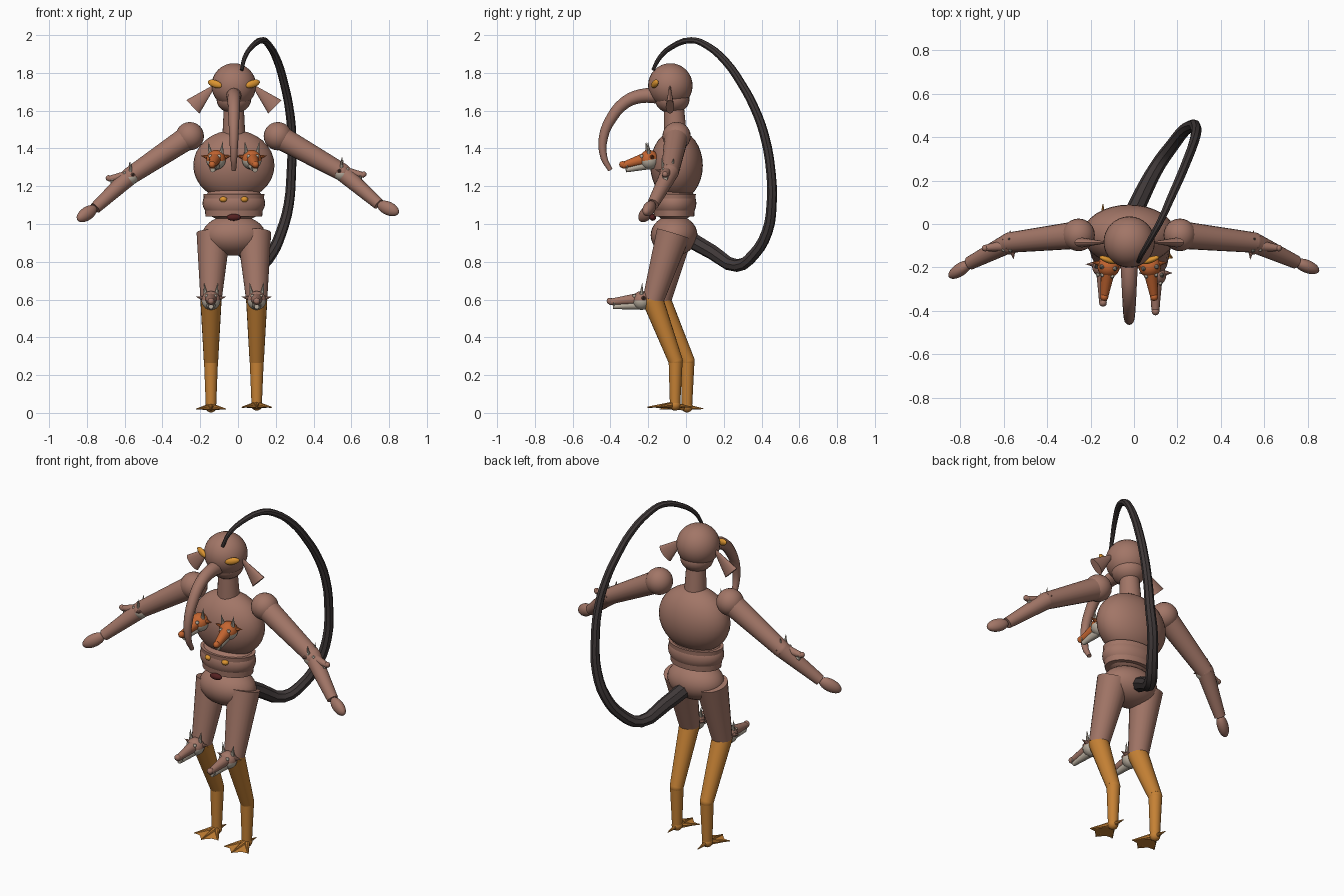
import bpy, bmesh
from math import pi
from mathutils import Vector, Matrix

cube = bpy.data.objects.get("Cube")
if cube:
    bpy.data.objects.remove(cube)

AXIS = -0.022  # body mid-plane
made = []


def material(name, r, g, b):
    m = bpy.data.materials.new(name)
    m.use_nodes = True
    m.diffuse_color = (r, g, b, 1)
    bsdf = next(n for n in m.node_tree.nodes if n.type == 'BSDF_PRINCIPLED')
    bsdf.inputs["Base Color"].default_value = (r, g, b, 1)
    return m


SKIN = material("brown_skin", 0.36, 0.18, 0.135)
OCHRE = material("ochre_leg", 0.56, 0.22, 0.035)
GOLD = material("gold_eye", 0.72, 0.3, 0.03)
ORANGE = material("orange_hide", 0.55, 0.13, 0.03)
PALE = material("pale_bone", 0.5, 0.44, 0.36)
DARK = material("dark_tail", 0.05, 0.04, 0.04)
RED = material("dark_red", 0.09, 0.015, 0.015)


def finish(name, bm, *mats):
    me = bpy.data.meshes.new(name)
    bm.to_mesh(me)
    bm.free()
    ob = bpy.data.objects.new(name, me)
    for m in mats:
        me.materials.append(m)
    bpy.context.collection.objects.link(ob)
    made.append(ob)
    return ob


def aim(direction):
    return Vector(direction).to_track_quat('Z', 'Y').to_matrix().to_4x4()


def ball(name, c, size, mat, direction=(0, 0, 1), seg=24):
    bm = bmesh.new()
    m = Matrix.Translation(c) @ aim(direction) @ Matrix.Diagonal((*size, 1))
    bmesh.ops.create_uvsphere(bm, u_segments=seg, v_segments=seg // 2, radius=1, matrix=m)
    return finish(name, bm, mat)


def rod(name, a, b, ra, rb, mat, seg=16, flat=1):
    a, b = Vector(a), Vector(b)
    bm = bmesh.new()
    m = Matrix.Translation((a + b) / 2) @ aim(b - a)
    bmesh.ops.create_cone(bm, cap_ends=True, segments=seg, radius1=ra, radius2=rb,
                          depth=(b - a).length, matrix=m)
    if flat != 1:  # squash front to back
        bmesh.ops.scale(bm, vec=(1, flat, 1), space=Matrix.Translation(-a), verts=bm.verts)
    return finish(name, bm, mat)


def tube(name, path, mat, bevel_res):
    cu = bpy.data.curves.new(name, 'CURVE')
    cu.dimensions = '3D'
    cu.bevel_depth = 1
    cu.bevel_resolution = bevel_res
    cu.resolution_u = 3
    cu.use_fill_caps = True
    sp = cu.splines.new('BEZIER')
    sp.bezier_points.add(len(path) - 1)
    for p, (x, y, z, r) in zip(sp.bezier_points, path):
        p.co = (x, y, z)
        p.radius = r
        p.handle_left_type = p.handle_right_type = 'AUTO'
    tmp = bpy.data.objects.new(name + "_path", cu)
    bpy.context.collection.objects.link(tmp)
    dg = bpy.context.evaluated_depsgraph_get()
    me = bpy.data.meshes.new_from_object(tmp.evaluated_get(dg))
    bpy.data.objects.remove(tmp)
    bm = bmesh.new()
    bm.from_mesh(me)
    finish(name, bm, mat)


def beast_head(name, c, forward, length, r, hide):
    """Small horned head with open jaws; hide above, bone below."""
    c, f = Vector(c), Vector(forward).normalized()
    side = Vector((0, 0, 1)).cross(f).normalized()
    up = f.cross(side)

    def at(x, y, z):
        return c + f * x + side * y + up * z

    skull = ball(name + "_skull", c, (r, r, r), hide, up)
    skull.data.materials.append(PALE)
    for p in skull.data.polygons:
        p.material_index = int((p.center - c).dot(up) < -0.1 * r)
    rod(name + "_snout", at(r * .5, 0, r * .15), at(length * .95, 0, -r * .1), r * .62, r * .33, hide)
    rod(name + "_jaw", at(r * .4, 0, -r * .45), at(length * .85, 0, -r * .6), r * .5, r * .25, PALE)
    ball(name + "_nose", at(length * .93, 0, 0), (r * .36,) * 3, hide, seg=12)
    for s in (-1, 1):
        rod(name + "_horn", at(0, s * r * .55, r * .6), at(-r * .1, s * r * .75, r * 1.9),
            r * .25, 0, PALE, 8)
        rod(name + "_ear", at(-r * .2, s * r * .7, r * .2), at(-r * .2, s * r * 1.6, r * .4),
            r * .3, 0, hide, 8)
        ball(name + "_eye", at(r * .75, s * r * .45, r * .5), (r * .2,) * 3, PALE, seg=10)
        rod(name + "_fang", at(length * .8, s * r * .3, -r * .15), at(length * .82, s * r * .3, -r * .6),
            r * .12, 0, PALE, 6)


# Trunk of the body
ball("chest", (AXIS, -.05, 1.31), (.215, .139, .187), SKIN, seg=32)
ball("belly", (AXIS, -.063, 1.11), (.166, .118, .10), SKIN, seg=32)
rod("waist", (AXIS, -.063, 1.04), (AXIS, -.063, 1.16), .15, .162, SKIN, 32, .71)
ball("pelvis", (AXIS, -.063, .94), (.168, .124, .108), SKIN, seg=32)
ball("belly_mouth", (AXIS, -.176, 1.035), (.038, .018, .018), RED)
for s in (-1, 1):
    ball("belly_stud", (AXIS + s * .055, -.165, 1.13), (.021, .021, .016), GOLD, seg=16)

# Head and trunk nose
rod("neck", (AXIS, -.055, 1.44), (AXIS, -.065, 1.64), .062, .052, SKIN, 24)
ball("head", (AXIS, -.083, 1.733), (.118, .118, .118), SKIN, seg=32)
ball("jaw", (AXIS, -.073, 1.66), (.092, .092, .075), SKIN)
tube("trunk_nose", [(AXIS, -.15, 1.68, .042), (AXIS, -.24, 1.677, .037),
                    (AXIS, -.32, 1.645, .033), (AXIS, -.395, 1.56, .029),
                    (AXIS, -.438, 1.455, .024), (AXIS, -.434, 1.35, .018),
                    (AXIS, -.4, 1.285, .012)], SKIN, 4)
for s in (-1, 1):
    ball("eye", (AXIS + s * .1, -.165, 1.742), (.014, .02, .042), GOLD, (s * .9, .35, .3), 16)
    rod("ear", (AXIS + s * .1, -.085, 1.735), (AXIS + s * .217, -.085, 1.62), .005, .05, SKIN, 16, .45)

# Long tail arching over to the forehead
tube("tail", [(-.02, .01, .925, .044), (.04, .14, .85, .04), (.11, .27, .78, .034),
              (.175, .36, .84, .031), (.23, .43, .96, .029), (.268, .453, 1.1, .027),
              (.282, .45, 1.27, .025), (.285, .415, 1.47, .024), (.27, .36, 1.62, .023),
              (.245, .295, 1.74, .022), (.21, .21, 1.86, .021), (.165, .11, 1.945, .019),
              (.13, .03, 1.973, .017), (.07, -.08, 1.935, .014), (.035, -.14, 1.88, .012),
              (.02, -.175, 1.815, .009)], DARK, 2)

# Arms: side, elbow, wrist, hand tip
for label, s, elbow, wrist, tip in (
        ("left", 1, (.55, -.085, 1.275), (.745, -.175, 1.105), (.845, -.215, 1.06)),
        ("right", -1, (-.57, -.085, 1.255), (-.755, -.18, 1.085), (-.845, -.24, 1.025))):
    shoulder = (AXIS + s * .233, -.05, 1.465)
    ball(label + "_shoulder", shoulder, (.075,) * 3, SKIN)
    rod(label + "_upper_arm", shoulder, elbow, .064, .047, SKIN, 20)
    ball(label + "_elbow", elbow, (.047,) * 3, SKIN)
    rod(label + "_forearm", elbow, wrist, .047, .031, SKIN, 20)
    w, t = Vector(wrist), Vector(tip)
    ball(label + "_hand", (w + t) / 2, (.03, .036, (t - w).length * .55), SKIN, t - w)
    beast_head(label + "_elbow_head", Vector(elbow) + Vector((0, -.012, -.005)),
               (s, -.12, -.06), .125, .043, SKIN)


def foot(label, x, y, z):
    heel = Vector((x, y, z))
    ball(label + "_ankle", heel + Vector((0, 0, .012)), (.03, .03, .03), OCHRE, seg=16)
    tips = [heel + Vector(v) for v in ((-.078, -.10, 0), (0, -.145, 0), (.078, -.10, 0))]
    for t in tips:
        rod(label + "_toe", heel + Vector((0, 0, .015)), t, .017, .003, OCHRE, 8)
    rod(label + "_back_toe", heel + Vector((0, 0, .01)), heel + Vector((0, .088, .002)), .015, .002, OCHRE, 8)
    # Webbing between the toes
    rim = [tips[0], (tips[0] + tips[1]) / 2 + Vector((0, .018, 0)), tips[1],
           (tips[1] + tips[2]) / 2 + Vector((0, .018, 0)), tips[2]]
    bm = bmesh.new()
    top = bm.verts.new(heel + Vector((0, .01, .02)))
    low = bm.verts.new(heel + Vector((0, .01, -.008)))
    ring = [bm.verts.new(p) for p in rim]
    for a, b in zip(ring, ring[1:]):
        bm.faces.new((top, a, b))
        bm.faces.new((low, b, a))
    bm.faces.new((top, low, ring[0]))
    bm.faces.new((low, top, ring[-1]))
    finish(label + "_web", bm, OCHRE)


# Legs: knee depth, hock depth, foot height
for label, s, ky, hy, fz in (("left", 1, -.175, -.055, .03), ("right", -1, -.135, .008, .02)):
    x = AXIS + s * .121
    knee, hock = (x, ky, .595), (x, hy, .275)
    rod(label + "_thigh", (AXIS + s * .108, -.06 - s * .008, .95), knee, .09, .056, SKIN, 24)
    ball(label + "_knee", knee, (.055,) * 3, OCHRE)
    rod(label + "_shin", knee, hock, .056, .038, OCHRE, 20)
    ball(label + "_hock", hock, (.038,) * 3, OCHRE)
    rod(label + "_shank", hock, (x, hy - .003, fz + .005), .037, .027, OCHRE, 20)
    foot(label, x, hy - .003, fz)
    beast_head(label + "_knee_head", (x, ky - .06, .595), (0, -1, -.02), .18, .05, SKIN)
    beast_head(label + "_breast_head", (AXIS + s * .095, -.195, 1.34),
               (s * .14, -1, -.18), .155, .052, ORANGE)

# Smooth shading with crisp rims
bpy.ops.object.select_all(action='DESELECT')
for ob in made:
    ob.select_set(True)
bpy.context.view_layer.objects.active = made[0]
bpy.ops.object.shade_smooth_by_angle(angle=pi / 5)
